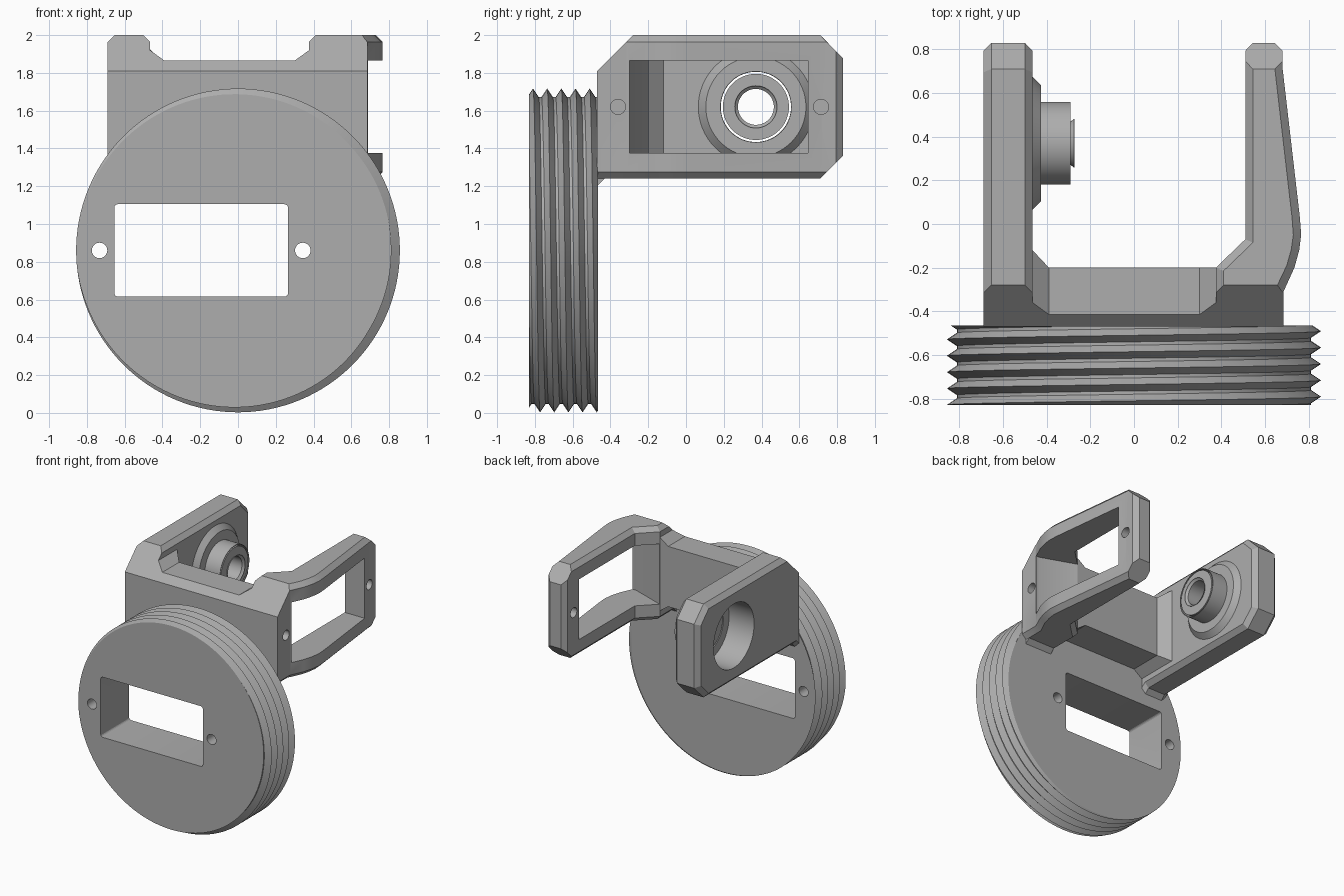
import bpy, bmesh
from math import sin, cos, pi
from mathutils import Matrix, Vector

if "Cube" in bpy.data.objects:
    bpy.data.objects.remove(bpy.data.objects["Cube"])

GREY = (0.42, 0.42, 0.42, 1)
grey = bpy.data.materials.new("plain grey")
grey.use_nodes = True
grey.diffuse_color = GREY
grey.node_tree.nodes["Principled BSDF"].inputs["Base Color"].default_value = GREY

MID = 1.62      # height of the arm centre line
PIN_Y = 0.37    # depth of the pivot axis


def finish(bm, name):
    bmesh.ops.remove_doubles(bm, verts=bm.verts, dist=1e-5)
    bmesh.ops.recalc_face_normals(bm, faces=bm.faces)
    mesh = bpy.data.meshes.new(name)
    bm.to_mesh(mesh)
    bm.free()
    mesh.materials.append(grey)
    obj = bpy.data.objects.new(name, mesh)
    bpy.context.collection.objects.link(obj)
    return obj


def loft(name, rings, close=False):
    """Skin matching rings of points; cap the ends, or join last to first."""
    bm = bmesh.new()
    loops = [[bm.verts.new(p) for p in ring] for ring in rings]
    pairs = list(zip(loops, loops[1:])) + ([(loops[-1], loops[0])] if close else [])
    for a, b in pairs:
        for i in range(len(a)):
            j = (i + 1) % len(a)
            bm.faces.new((a[i], a[j], b[j], b[i]))
    if not close:
        bm.faces.new(loops[0])
        bm.faces.new(loops[-1])
    return finish(bm, name)


def along_x(name, sections):
    return loft(name, [[(x, y, z) for y, z in pts] for x, pts in sections])


def along_z(name, sections):
    return loft(name, [[(x, y, z) for x, y in pts] for z, pts in sections])


def lathe_x(name, profile, y=PIN_Y, z=MID, steps=64, close=False):
    """Rings of (x, radius) about an axis parallel to x."""
    turn = [2 * pi * i / steps for i in range(steps)]
    return loft(name, [[(x, y + r * cos(t), z + r * sin(t)) for t in turn]
                       for x, r in profile], close)


def boolean(obj, tool, operation="DIFFERENCE"):
    mod = obj.modifiers.new("cut", "BOOLEAN")
    mod.object, mod.operation, mod.solver = tool, operation, "EXACT"
    deps = bpy.context.evaluated_depsgraph_get()
    mesh = bpy.data.meshes.new_from_object(obj.evaluated_get(deps))
    obj.modifiers.clear()
    obj.data = mesh
    bpy.data.objects.remove(tool)


def smooth(obj, angle=0.5):
    bpy.ops.object.select_all(action="DESELECT")
    obj.select_set(True)
    bpy.context.view_layer.objects.active = obj
    bpy.ops.object.shade_smooth_by_angle(angle=angle)


# Threaded disc: helical ridges clipped by the two flat faces
FRONT, BACK, PITCH, ROOT, CREST, DISC_Z = -0.83, -0.465, 0.075, 0.812, 0.857, 0.86
STEPS = 128
FLANK = 0.03


def thread_point(y, t):
    crest = -0.81 + PITCH * t / (2 * pi)
    y = min(max(y, FRONT), BACK)
    off = abs((y - crest + PITCH / 2) % PITCH - PITCH / 2)
    r = ROOT + (CREST - ROOT) * max(0, 1 - off / FLANK)
    return (r * sin(t), y, DISC_Z + r * cos(t))


bm = bmesh.new()
columns = []
for i in range(STEPS):
    t = 2 * pi * i / STEPS
    crest = -0.81 + PITCH * t / (2 * pi)
    ys = [crest + PITCH * k + d for k in range(-3, 8) for d in (-FLANK, 0, FLANK)]
    columns.append([bm.verts.new(thread_point(y, t)) for y in ys])
for i, a in enumerate(columns):
    b = columns[(i + 1) % STEPS]
    shift = 3 if i == STEPS - 1 else 0      # one full turn climbs one pitch
    for j in range(len(a) - 1 - shift):
        bm.faces.new((a[j], a[j + 1], b[j + 1 + shift], b[j + shift]))
bmesh.ops.remove_doubles(bm, verts=bm.verts, dist=1e-5)
for y in (FRONT, BACK):
    rim = [e for e in bm.edges if e.is_boundary
           and all(abs(v.co.y - y) < 1e-5 for v in e.verts)]
    bmesh.ops.contextual_create(bm, geom=rim)
disc = finish(bm, "threaded_disc")

# Rectangular opening with small corner radii, and two screw holes
WIN_X, WIN_W, WIN_H, RAD = -0.195, 0.46, 0.245, 0.02
outline = []
for q, (sx, sz) in enumerate(((1, 1), (-1, 1), (-1, -1), (1, -1))):
    for k in range(5):
        a = pi / 2 * (q + k / 4)
        outline.append((WIN_X + sx * (WIN_W - RAD) + RAD * cos(a),
                        DISC_Z + sz * (WIN_H - RAD) + RAD * sin(a)))
boolean(disc, loft("cutter", [[(x, y, z) for x, z in outline] for y in (-1, -0.3)]))
for side in (-1, 1):
    x0 = WIN_X + side * 0.538
    ring = [(x0 + 0.041 * cos(pi * k / 16), DISC_Z + 0.041 * sin(pi * k / 16)) for k in range(32)]
    boolean(disc, loft("cutter", [[(x, y, z) for x, z in ring] for y in (-1, -0.3)]))
smooth(disc, 0.35)

# Side shape of both arms, and its bevelled edge
FULL = [(-0.47, 1.2), (-0.43, 1.24), (0.71, 1.24), (0.83, 1.36),
        (0.83, 1.88), (0.71, 2.0), (-0.28, 2.0), (-0.47, 1.81)]
EDGE = [(-0.47, 1.236), (-0.43, 1.276), (0.695, 1.276), (0.794, 1.375),
        (0.794, 1.865), (0.695, 1.964), (-0.316, 1.964), (-0.47, 1.81)]

# Right arm: bevelled plate with a coned collar, hollowed from outside
right_arm = along_x("right_arm", [(-0.69, EDGE), (-0.654, FULL), (-0.5, FULL), (-0.465, EDGE)])
boolean(right_arm, lathe_x("collar", [(-0.5, 0.305), (-0.465, 0.305), (-0.425, 0.265)]), "UNION")
boolean(right_arm, lathe_x("cutter", [(-0.8, 0.26), (-0.465, 0.26)]))
boolean(right_arm, lathe_x("cutter", [(-0.8, 0.187), (-0.3, 0.187)]))
smooth(right_arm)

# Pivot: thin sleeve, inner bushing and flared lip
sleeve = lathe_x("pivot_sleeve", [(-0.465, 0.186), (-0.29, 0.186), (-0.29, 0.19),
                                  (-0.465, 0.19)], close=True)
bushing = lathe_x("pivot_bushing", [(-0.465, 0.095), (-0.29, 0.095), (-0.275, 0.112), (-0.273, 0.112),
                                    (-0.29, 0.1), (-0.29, 0.175), (-0.465, 0.175)], close=True)
smooth(sleeve)
smooth(bushing)

# Left arm: bowed plan outline, bevelled above and below
OUTER = [(0.375, -0.47), (0.685, -0.47), (0.685, -0.31), (0.735, -0.2), (0.757, -0.12),
         (0.766, -0.05), (0.76, 0.03), (0.68, 0.72), (0.68, 0.794), (0.645, 0.83),
         (0.545, 0.83), (0.51, 0.794), (0.51, -0.07), (0.375, -0.2)]
INNER = [(0.41, -0.47), (0.65, -0.47), (0.65, -0.295), (0.7, -0.19), (0.721, -0.115),
         (0.73, -0.05), (0.724, 0.03), (0.645, 0.715), (0.645, 0.8), (0.643, 0.83),
         (0.547, 0.83), (0.545, 0.8), (0.545, -0.085), (0.41, -0.215)]
left_arm = along_z("left_arm", [(1.2, INNER), (1.24, INNER), (1.276, OUTER),
                                (1.964, OUTER), (2.0, INNER)])
boolean(left_arm, along_x("cutter", [(0.3, FULL), (0.9, FULL)]), "INTERSECT")
WINDOW = [(0.95, -0.3), (0.95, 0.645), (0.3, 0.645), (0.3, -0.198), (0.375, -0.198), (0.66, -0.3)]
boolean(left_arm, along_z("cutter", [(1.375, WINDOW), (1.865, WINDOW)]))
for y, start in ((-0.36, 0.5), (0.715, 0.4)):
    boolean(left_arm, lathe_x("cutter", [(start, 0.04), (0.9, 0.04)], y=y, steps=32))
smooth(left_arm)

# Bridge between the arms, flaring where it meets them


def section(grow, back):
    return [(-0.47, 1.375 - grow), (back, 1.375 - grow), (back, 1.865 + grow),
            (-0.415 + grow, 1.865 + grow), (-0.47, 1.81)]


along_x("bridge", [(-0.5, section(0.055, -0.12)), (-0.465, section(0.055, -0.12)),
                   (-0.39, section(0, -0.2)), (0.3, section(0, -0.2)),
                   (0.376, section(0.055, -0.2))])
